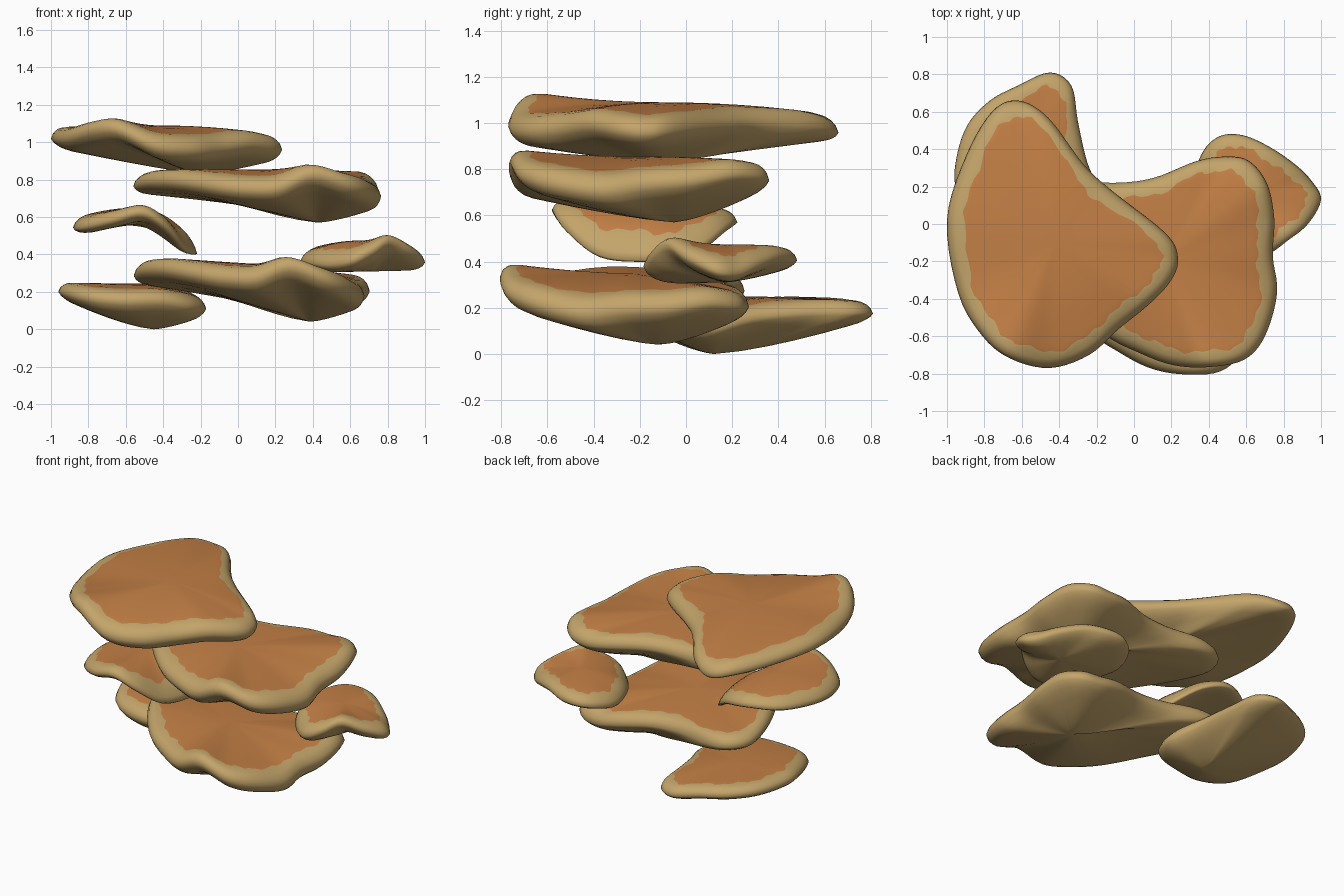
import bpy, math
from mathutils import Vector

if "Cube" in bpy.data.objects:
    bpy.data.objects.remove(bpy.data.objects["Cube"])


def material(name, rgb):
    m = bpy.data.materials.new(name)
    m.diffuse_color = (*rgb, 1.0)
    m.use_nodes = True
    m.node_tree.nodes["Principled BSDF"].inputs["Base Color"].default_value = m.diffuse_color
    return m


TAN = material("pale tan flesh", (0.55, 0.375, 0.145))
RUST = material("rust brown cap", (0.55, 0.215, 0.06))

INNER = [0.8, 0.6, 0.4, 0.2]     # inner rings, as fractions of the way out
BORDER = 4                       # ring where the cap colour begins


def smooth_loop(pts, n=5):
    """Closed Catmull-Rom curve through the rim points."""
    pts = [Vector(p) for p in pts]
    out, k = [], len(pts)
    for i in range(k):
        a, b, c, d = (pts[(i + j - 1) % k] for j in range(4))
        for s in range(n):
            t = s / n
            out.append(0.5 * (2 * b + (c - a) * t + (2 * a - 5 * b + 4 * c - d) * t * t
                              + (3 * b - a - 3 * c + d) * t ** 3))
    return out


def half_rings(rim, centre, h, seed, border, under=False):
    """Rings from the rim to one centre; h is the signed lip height."""
    columns = []
    for i, p in enumerate(rim):
        r = math.hypot(p.x - centre[0], p.y - centre[1])
        # wavy distance in from the rim where the cap colour starts
        edge = border + 0.009 * (math.sin(i * 0.8 + seed) + math.sin(i * 1.9 + 2 * seed))
        insets = [0.0, 0.012, 0.03, 0.05, edge, edge + 0.03]
        # the underside bulge fades out sooner on the far side, and thins to the back
        power = max(0.55, min(1.4, 1.4 - 2.7 * (r - 0.7))) if under else 2.0
        thin = 0.7 - 0.25 * math.tanh((p.y - centre[1]) * 4) if under else 1.0
        steps = [(d, 1 - d / r) for d in insets]
        steps += [(1.0, (1 - insets[-1] / r) * f) for f in INNER]
        col = []
        for d, s in steps:
            lip = h * thin * (1 - (1 - min(d / 0.085, 1)) ** 2) ** 0.6
            z = p.z + lip
            z += (centre[2] - z) * (1 - s ** power)
            col.append((centre[0] + (p.x - centre[0]) * s,
                        centre[1] + (p.y - centre[1]) * s, z))
        columns.append(col)
    return [list(ring) for ring in zip(*columns)]


def shelf(name, rim_pts, top, bottom, h=0.055, border=0.09, place=None, seed=0.0):
    """A bracket plate: rounded rim, gently domed cap, bulging underside."""
    rim = smooth_loop(rim_pts)
    n = len(rim)
    upper = half_rings(rim, top, h, seed, border)
    lower = half_rings(rim, bottom, -h, seed, border, under=True)[1:]
    verts, faces, mats = [], [], []
    for ring in upper + lower:
        verts += ring
    tip, base = len(verts), len(verts) + 1
    verts += [top, bottom]
    nu, nl = len(upper), len(lower)
    last_up, last_low = (nu - 1) * n, (nu + nl - 1) * n

    for i in range(n):
        j = (i + 1) % n
        for k in range(nu - 1):
            a, b = k * n, (k + 1) * n
            faces.append((a + i, a + j, b + j, b + i))
            mats.append(1 if k >= BORDER else 0)
        for k in range(nl):
            a = 0 if k == 0 else (nu + k - 1) * n
            b = (nu + k) * n
            faces.append((a + j, a + i, b + i, b + j))
            mats.append(0)
        faces.append((last_up + i, last_up + j, tip))
        faces.append((last_low + j, last_low + i, base))
        mats += [1, 0]

    if place:
        verts = [place(*v) for v in verts]
    me = bpy.data.meshes.new(name)
    me.from_pydata(verts, [], faces)
    me.materials.append(TAN)
    me.materials.append(RUST)
    for p, m in zip(me.polygons, mats):
        p.material_index = m
        p.use_smooth = True
    me.update()
    ob = bpy.data.objects.new(name, me)
    bpy.context.collection.objects.link(ob)
    return ob


# Top plate
shelf("top_shelf", [
    (-1, .02, 1.02), (-.94, -.37, 1.02), (-.81, -.6, 1.06), (-.66, -.72, 1.075),
    (-.45, -.77, .985), (-.24, -.7, .965), (-.08, -.56, .975), (.08, -.43, .995),
    (.2, -.3, .975), (.235, -.18, .96), (.17, -.05, .97), (-.12, .18, .99),
    (-.27, .32, 1.0), (-.46, .57, .985), (-.62, .66, .957), (-.76, .6, .98),
    (-.9, .36, 1.0)],
    (-.42, -.1, 1.09), (-.2, -.1, .83), h=.06, seed=0.4)

# Second plate; the lower large plate is the same growth, turned and tilted
large = [
    (-.56, .05, .765), (-.5, -.17, .79), (-.36, -.39, .795), (-.16, -.59, .77),
    (.03, -.69, .75), (.21, -.755, .755), (.4, -.765, .83), (.59, -.725, .78),
    (.7, -.6, .745), (.765, -.37, .71), (.742, -.17, .735), (.75, .03, .75),
    (.71, .22, .78), (.61, .34, .765), (.48, .36, .75), (.33, .335, .765),
    (.1, .245, .78), (-.12, .22, .78), (-.36, .24, .775), (-.5, .19, .77)]
large_top, large_bottom = (.15, -.2, .855), (.43, -.05, .57)


def lower_place(x, y, z):
    a = math.radians(-7)
    dx, dy = (x - .1) * .97, (y + .2) * .97
    nx = .05 + dx * math.cos(a) - dy * math.sin(a)
    ny = -.225 + dx * math.sin(a) + dy * math.cos(a)
    return nx, ny, z - .505 - .06 * (nx - .05) - .045 * (ny + .22)


shelf("second_shelf", large, large_top, large_bottom, h=.06, seed=1.7)
shelf("lower_shelf", large, large_top, large_bottom, h=.06, place=lower_place, seed=3.1)

# Small drooping plate on the left
shelf("left_small_shelf", [
    (-.88, -.17, .545), (-.84, -.41, .545), (-.68, -.55, .585), (-.51, -.58, .625),
    (-.38, -.53, .55), (-.28, -.38, .43), (-.22, -.17, .405), (-.25, .02, .42),
    (-.4, .17, .53), (-.58, .22, .575), (-.78, .1, .56)],
    (-.54, -.17, .65), (-.54, -.17, .56), h=.047, border=.072, seed=4.2)

# Small plate on the right
shelf("right_small_shelf", [
    (.33, .25, .355), (.38, .07, .355), (.49, -.09, .345), (.61, -.18, .37),
    (.72, -.16, .42), (.82, -.09, .475), (.93, .0, .42), (1.0, .13, .36),
    (.95, .23, .35), (.86, .32, .385), (.72, .415, .42), (.58, .475, .41),
    (.46, .47, .40), (.37, .39, .38)],
    (.66, .16, .475), (.72, .17, .31), h=.047, border=.072, seed=5.5)

# Bottom plate at the back left
shelf("bottom_shelf", [
    (-.95, .18, .2), (-.84, -.08, .175), (-.63, -.17, .155), (-.4, -.15, .155),
    (-.24, -.06, .125), (-.17, .12, .11), (-.25, .33, .16), (-.3, .55, .18),
    (-.335, .74, .18), (-.45, .81, .175), (-.62, .74, .19), (-.77, .66, .195),
    (-.89, .53, .2), (-.95, .35, .2)],
    (-.58, .32, .245), (-.45, .12, 0.0), h=.05, border=.08, seed=6.3)
